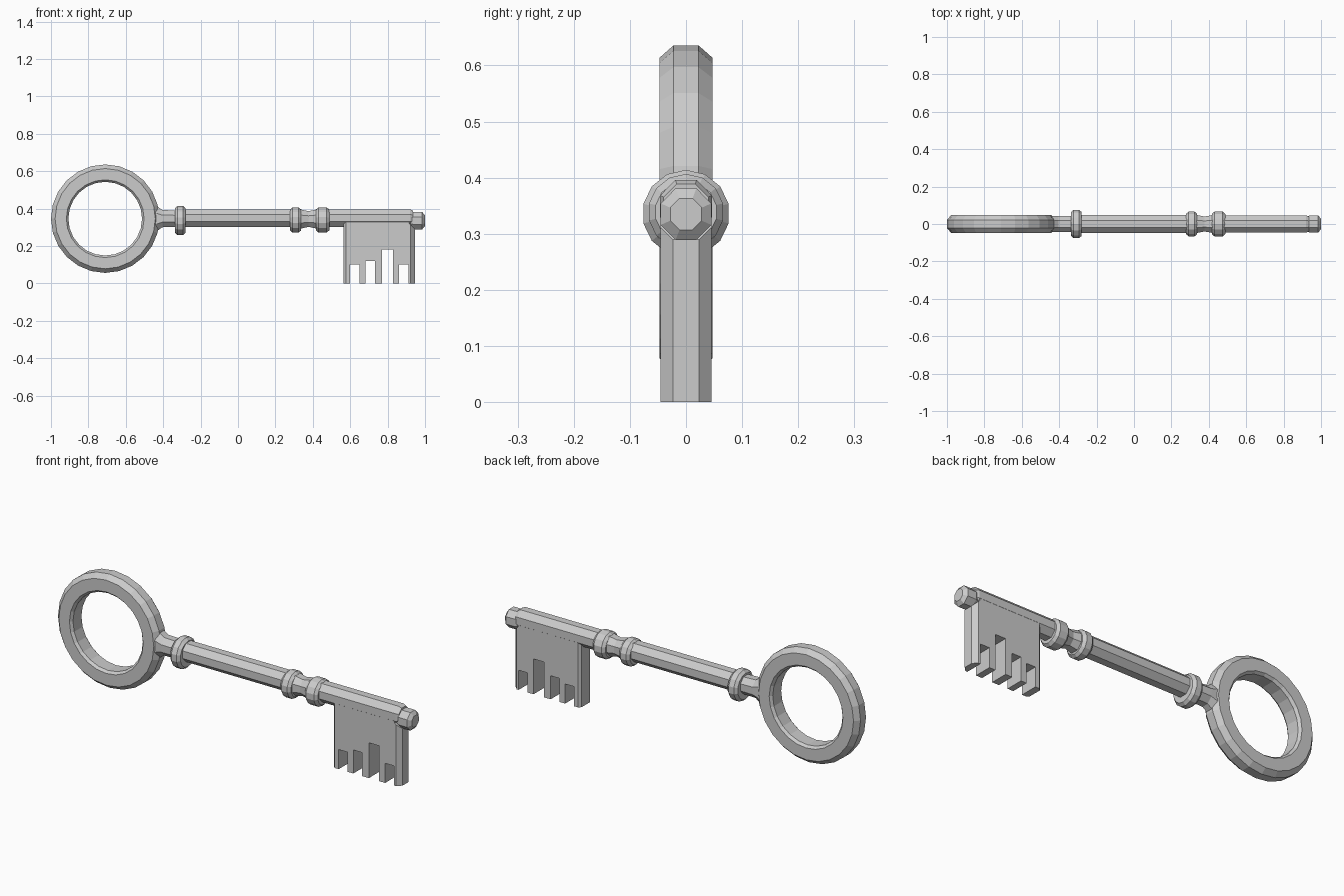
import bpy, bmesh
from math import sin, cos, pi, tau

if "Cube" in bpy.data.objects:
    bpy.data.objects.remove(bpy.data.objects["Cube"])


def finish(name, bm):
    bmesh.ops.recalc_face_normals(bm, faces=bm.faces)
    mesh = bpy.data.meshes.new(name)
    bm.to_mesh(mesh)
    bm.free()
    obj = bpy.data.objects.new(name, mesh)
    bpy.context.collection.objects.link(obj)
    return obj


def bridge(bm, a, b):
    n = len(a)
    for i in range(n):
        j = (i + 1) % n
        bm.faces.new((a[i], a[j], b[j], b[i]))


def loft_x(name, stations, sides):
    """Capped rod along x; each station is (x, half depth y, half height z, centre z)."""
    bm = bmesh.new()
    k = 1 / cos(pi / sides)  # flat sides touch the given half sizes
    rings = []
    for x, ry, rz, cz in stations:
        angles = [tau * (i + 0.5) / sides for i in range(sides)]
        rings.append([bm.verts.new((x, k * ry * cos(a), cz + k * rz * sin(a)))
                      for a in angles])
    for a, b in zip(rings, rings[1:]):
        bridge(bm, a, b)
    bm.faces.new(rings[0])
    bm.faces.new(rings[-1])
    return finish(name, bm)


# Round bow with chamfered cross-section
bm = bmesh.new()
section = [(0.290, -0.022), (0.290, 0.022), (0.268, 0.047), (0.208, 0.047),
           (0.197, 0.034), (0.197, -0.034), (0.208, -0.047), (0.268, -0.047)]
segments = 24
loops = []
for i in range(segments):
    a = tau * i / segments
    loops.append([bm.verts.new((-0.71 + r * cos(a), y, 0.346 + r * sin(a)))
                  for r, y in section])
for i in range(segments):
    bridge(bm, loops[i], loops[(i + 1) % segments])
finish("bow_ring", bm)

# Flared neck between bow and first collar
loft_x("bow_neck", [(-0.465, 0.040, 0.085, 0.346), (-0.435, 0.042, 0.068, 0.346),
                    (-0.405, 0.043, 0.046, 0.346), (-0.31, 0.043, 0.043, 0.346)], 8)

# Octagonal shaft, slimmer and waisted between the paired collars
R, C = 0.047, 0.349
loft_x("shaft", [(-0.31, R, R, C), (0.31, R, R, C), (0.34, 0.047, 0.050, 0.344),
                 (0.378, 0.040, 0.042, 0.344), (0.415, 0.047, 0.050, 0.344),
                 (0.45, 0.046, R, C), (0.92, 0.046, R, C), (0.935, 0.040, 0.040, C)], 8)

# Collars
for name, x0, x1, r, z in [("collar_bow", -0.337, -0.280, 0.076, 0.336),
                           ("collar_mid", 0.278, 0.338, 0.066, 0.339),
                           ("collar_bit", 0.416, 0.488, 0.066, 0.339)]:
    c, s = 0.014, r - 0.012
    loft_x(name, [(x0, s, s, z), (x0 + c, r, r, z), (x1 - c, r, r, z), (x1, s, s, z)], 14)

# Tip knob
loft_x("tip_knob", [(0.915, 0.034, 0.034, 0.335), (0.937, 0.045, 0.046, 0.335),
                    (0.985, 0.045, 0.046, 0.335), (1.0, 0.028, 0.028, 0.335)], 8)

# Toothed bit: outline extruded through y, end edges chamfered
slots = [(0.600, 0.650, 0.10), (0.682, 0.732, 0.12), (0.770, 0.828, 0.18), (0.862, 0.912, 0.10)]
left, right, top, half = 0.565, 0.945, 0.34, 0.0455
outline = [(left, top), (left, 0.0)]
for a, b, z in slots:
    outline += [(a, 0.0), (a, z), (b, z), (b, 0.0)]
outline += [(right, 0.0), (right, 0.29), (0.915, 0.32), (0.915, top)]
bm = bmesh.new()
front = bm.faces.new([bm.verts.new((x, -half, z)) for x, z in outline])
ext = bmesh.ops.extrude_face_region(bm, geom=[front])
for v in ext["geom"]:
    if isinstance(v, bmesh.types.BMVert):
        v.co.y = half
for end, width in ((right, 0.022), (left, 0.012)):
    edges = [e for e in bm.edges
             if all(abs(v.co.x - end) < 1e-4 for v in e.verts)
             and abs(e.verts[0].co.z - e.verts[1].co.z) > 0.2]
    bmesh.ops.bevel(bm, geom=edges, offset=width, segments=1, affect='EDGES')
bmesh.ops.triangulate(bm, faces=[f for f in bm.faces if len(f.verts) > 4])
finish("bit", bm)
